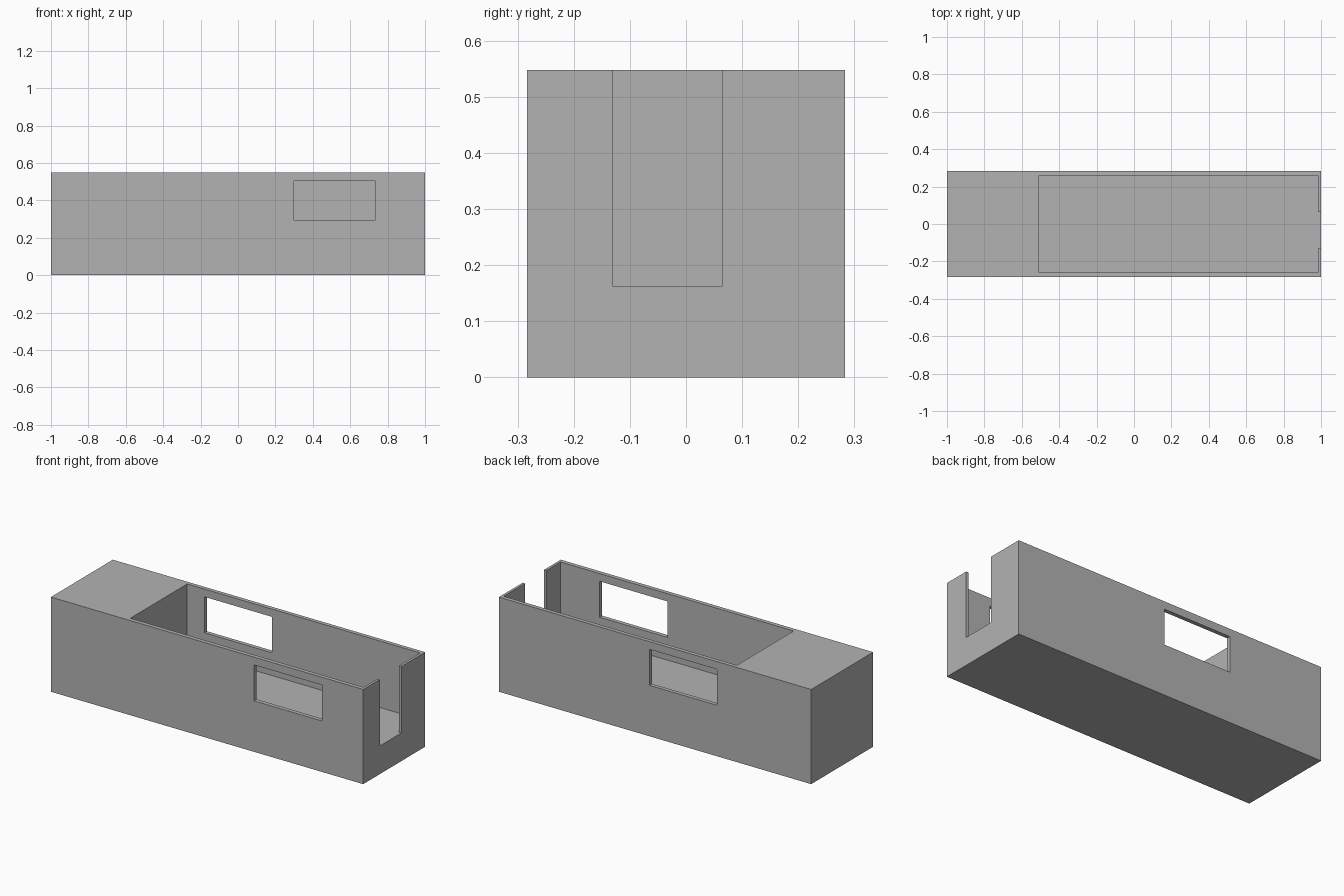
import bpy

if "Cube" in bpy.data.objects:
    bpy.data.objects.remove(bpy.data.objects["Cube"])

H = 0.548            # total height
W = 0.283            # half width
FLOOR = 0.163        # height of the inner floor

grey = bpy.data.materials.new("grey")
grey.diffuse_color = (0.45, 0.45, 0.45, 1)
grey.use_nodes = True
grey.node_tree.nodes["Principled BSDF"].inputs["Base Color"].default_value = grey.diffuse_color


def box(name, x, y, z):
    """Axis-aligned box from (min, max) pairs."""
    lo, hi = zip(x, y, z)
    bpy.ops.mesh.primitive_cube_add(size=1, location=[(a + b) / 2 for a, b in zip(lo, hi)])
    ob = bpy.context.object
    ob.name = name
    ob.scale = [b - a for a, b in zip(lo, hi)]
    bpy.ops.object.transform_apply(location=True, rotation=False, scale=True)
    ob.data.materials.append(grey)
    return ob


# Solid outer block
body = box("body", (-1, 1), (-W, W), (0, H))

# Open compartment, end doorway and one window in each long wall
cutters = [
    box("compartment_cutter", (-0.508, 0.985), (-0.259, 0.26), (FLOOR, H + 0.2)),
    box("doorway_cutter", (0.9, 1.1), (-0.131, 0.065), (FLOOR, H + 0.1)),
    box("front_window_cutter", (0.30, 0.735), (-0.35, -0.2), (0.295, 0.503)),
    box("back_window_cutter", (-0.397, 0.036), (0.2, 0.35), (0.295, 0.503)),
]
for cutter in cutters:
    cutter.hide_render = True
    mod = body.modifiers.new(cutter.name, 'BOOLEAN')
    mod.operation = 'DIFFERENCE'
    mod.solver = 'EXACT'
    mod.object = cutter

# Bake the cuts and drop the cutters
bpy.ops.object.select_all(action='DESELECT')
body.select_set(True)
bpy.context.view_layer.objects.active = body
for cutter in cutters:
    bpy.ops.object.modifier_apply(modifier=cutter.name)
for cutter in cutters:
    bpy.data.objects.remove(cutter)
